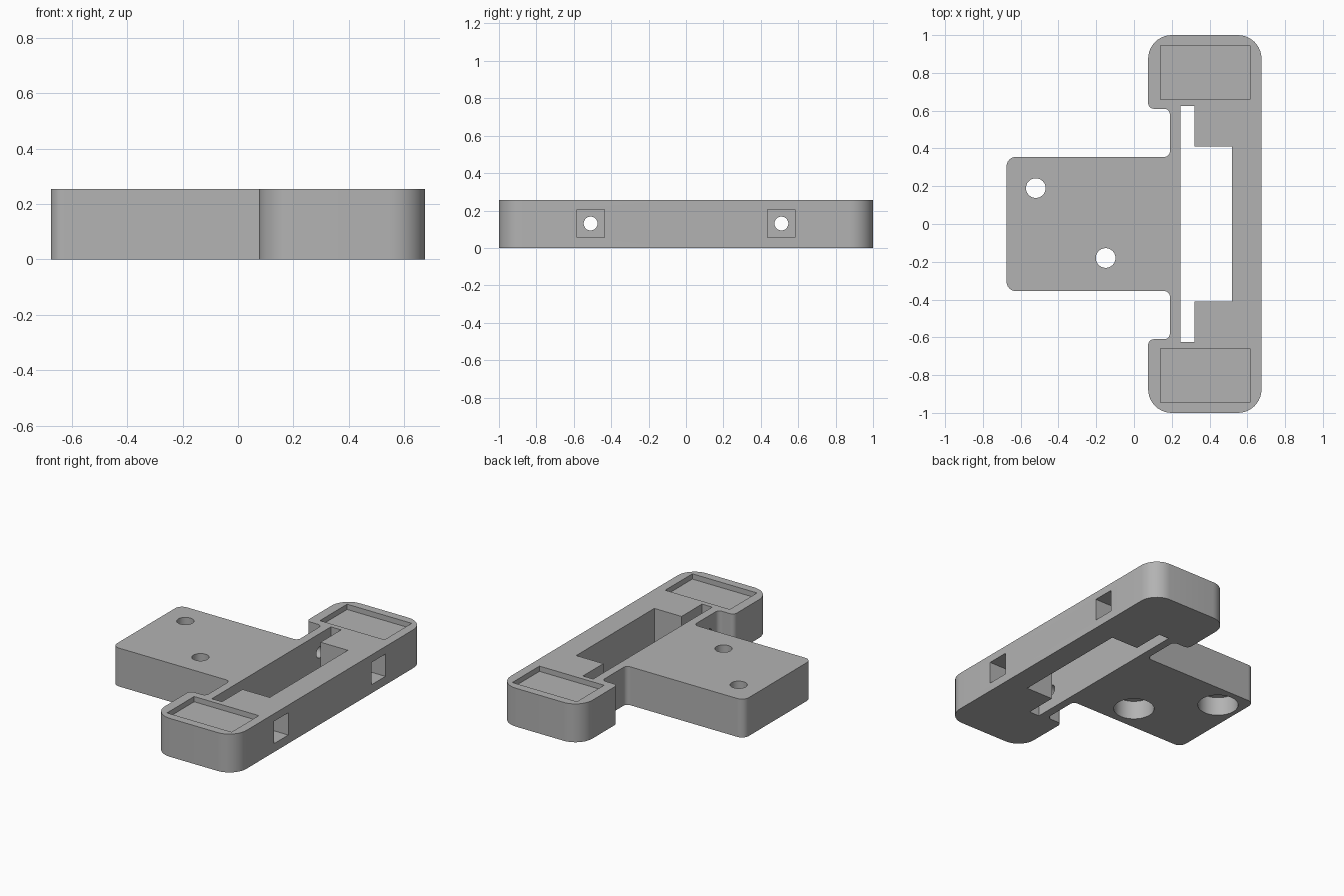
import bpy, bmesh, math
from mathutils import Vector, Matrix

cube = bpy.data.objects.get("Cube")
if cube:
    bpy.data.objects.remove(cube, do_unlink=True)

HEIGHT = 0.255

grey = bpy.data.materials.new("plain grey")
grey.use_nodes = True
COLOUR = (0.45, 0.45, 0.45, 1)
grey.diffuse_color = COLOUR
grey.node_tree.nodes["Principled BSDF"].inputs["Base Color"].default_value = COLOUR


def new_object(name, bm):
    bmesh.ops.recalc_face_normals(bm, faces=bm.faces)
    mesh = bpy.data.meshes.new(name)
    bm.to_mesh(mesh)
    bm.free()
    mesh.materials.append(grey)
    obj = bpy.data.objects.new(name, mesh)
    bpy.context.collection.objects.link(obj)
    return obj


def fillet(prev, corner, nxt, radius, steps=10):
    """Points of a right-angled corner rounded to the given radius."""
    if radius == 0:
        return [corner]
    a = (prev - corner).normalized() * radius
    b = (nxt - corner).normalized() * radius
    centre = corner + a + b
    return [centre - b * math.cos(t) - a * math.sin(t)
            for t in (math.pi / 2 * i / steps for i in range(steps + 1))]


def extrude_profile(name, corners, z0, z1):
    """Extrude a closed outline of (x, y, corner radius)."""
    pts = [Vector((x, y, z0)) for x, y, r in corners]
    outline = []
    for i, (x, y, r) in enumerate(corners):
        outline += fillet(pts[i - 1], pts[i], pts[(i + 1) % len(pts)], r)
    bm = bmesh.new()
    face = bm.faces.new([bm.verts.new(p) for p in outline])
    ext = bmesh.ops.extrude_face_region(bm, geom=[face])
    top = [v for v in ext["geom"] if isinstance(v, bmesh.types.BMVert)]
    bmesh.ops.translate(bm, verts=top, vec=(0, 0, z1 - z0))
    return new_object(name, bm)


def mirrored(half):
    """Complete an outline whose +y half is given."""
    return half + [(x, -y, r) for x, y, r in reversed(half)]


def box(name, x0, x1, y0, y1, z0, z1):
    return extrude_profile(name, [(x0, y0, 0), (x1, y0, 0), (x1, y1, 0), (x0, y1, 0)], z0, z1)


def cylinder(name, centre, radius, depth, along_x=False):
    bm = bmesh.new()
    turn = Matrix.Rotation(math.pi / 2, 4, "Y") if along_x else Matrix()
    bmesh.ops.create_cone(bm, cap_ends=True, segments=48, radius1=radius, radius2=radius,
                          depth=depth, matrix=Matrix.Translation(centre) @ turn)
    return new_object(name, bm)


# Bracket body: long rail with end pads, thin web and mounting plate
body = extrude_profile("bracket_body", mirrored([
    (-0.675, 0.355, 0.05), (0.19, 0.355, 0.03), (0.19, 0.61, 0.03),
    (0.075, 0.61, 0.03), (0.075, 1, 0.125), (0.675, 1, 0.125)]), 0, HEIGHT)

# Central window with narrow slots at its ends
cutters = [extrude_profile("window_cutter", mirrored([
    (0.245, 0.625, 0), (0.32, 0.625, 0), (0.32, 0.41, 0), (0.52, 0.41, 0)]), -0.1, 0.4)]

MID = HEIGHT / 2 + 0.003
for side in (-1, 1):
    # Shallow label recess on each pad
    y0, y1 = sorted((side * 0.66, side * 0.945))
    cutters.append(box("recess_cutter", 0.14, 0.615, y0, y1, HEIGHT - 0.035, 0.4))
    # Sideways screw hole with a square pocket
    y = side * 0.51
    cutters.append(box("pocket_cutter", 0.475, 0.8, y - 0.074, y + 0.074, MID - 0.074, MID + 0.074))
    cutters.append(cylinder("screw_cutter", (0.35, y, MID), 0.037, 0.4, True))

# Plate holes, counterbored from below
for x, y in ((-0.52, 0.19), (-0.15, -0.18)):
    cutters.append(cylinder("hole_cutter", (x, y, 0.15), 0.052, 0.5))
    cutters.append(cylinder("counterbore_cutter", (x, y, 0), 0.125, 0.25))

for cutter in cutters:
    cutter.hide_render = True
    mod = body.modifiers.new("cut", "BOOLEAN")
    mod.operation = "DIFFERENCE"
    mod.solver = "EXACT"
    mod.object = cutter

# Bake the cuts and drop the cutters
bpy.context.view_layer.update()
graph = bpy.context.evaluated_depsgraph_get()
baked = bpy.data.meshes.new_from_object(body.evaluated_get(graph))
body.modifiers.clear()
body.data = baked
for cutter in cutters:
    bpy.data.objects.remove(cutter, do_unlink=True)

baked.materials.clear()
baked.materials.append(grey)
for poly in baked.polygons:
    poly.material_index = 0

bpy.ops.object.select_all(action="DESELECT")
body.select_set(True)
bpy.context.view_layer.objects.active = body
bpy.ops.object.shade_smooth_by_angle(angle=math.radians(30))
